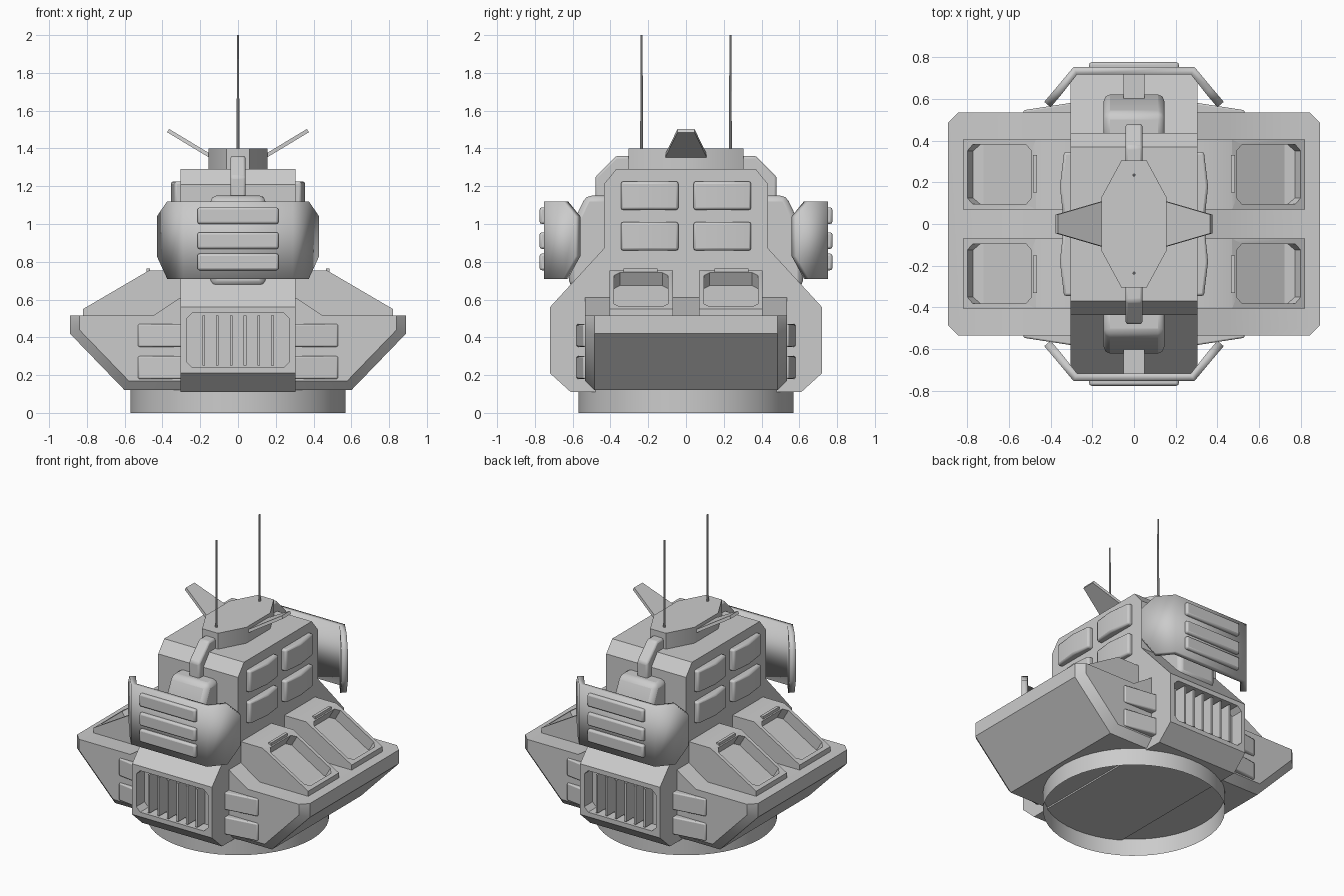
import bpy, bmesh, math
from mathutils import Matrix

if "Cube" in bpy.data.objects:
    bpy.data.objects.remove(bpy.data.objects["Cube"])

grey = bpy.data.materials.new("plain grey")
grey.use_nodes = True
grey.diffuse_color = (0.6, 0.6, 0.6, 1)
grey.node_tree.nodes["Principled BSDF"].inputs["Base Color"].default_value = (0.6, 0.6, 0.6, 1)


def finish(name, bm, bevel=0, turn=0.0, angle=35, closed=True):
    """Turn a bmesh into a smooth-by-angle object."""
    if closed:
        bmesh.ops.recalc_face_normals(bm, faces=bm.faces)
    mesh = bpy.data.meshes.new(name)
    bm.to_mesh(mesh)
    bm.free()
    ob = bpy.data.objects.new(name, mesh)
    bpy.context.collection.objects.link(ob)
    mesh.materials.append(grey)
    ob.rotation_euler.z = turn
    if bevel:
        mod = ob.modifiers.new("bevel", 'BEVEL')
        mod.width, mod.segments, mod.limit_method = bevel, 2, 'ANGLE'
    bpy.ops.object.select_all(action='DESELECT')
    ob.select_set(True)
    bpy.context.view_layer.objects.active = ob
    bpy.ops.object.shade_smooth_by_angle(angle=math.radians(angle))
    return ob


def prism(axis, pts, lo, hi, sx=1, sy=1):
    """Extrude a profile along an axis; pts hold the other two coordinates."""
    place = {'x': lambda p, t: (t, p[0], p[1]),
             'y': lambda p, t: (p[0], t, p[1]),
             'z': lambda p, t: (p[0], p[1], t)}[axis]
    bm = bmesh.new()
    rings = []
    for t in (lo, hi):
        ring = []
        for p in pts:
            x, y, z = place(p, t)
            ring.append(bm.verts.new((x * sx, y * sy, z)))
        rings.append(ring)
    a, b = rings
    bm.faces.new(a)
    bm.faces.new(b[::-1])
    for i in range(len(a)):
        j = (i + 1) % len(a)
        bm.faces.new((a[i], a[j], b[j], b[i]))
    bmesh.ops.recalc_face_normals(bm, faces=bm.faces)
    return bm


def box(x0, x1, y0, y1, z0, z1):
    return prism('z', [(x0, y0), (x1, y0), (x1, y1), (x0, y1)], z0, z1)


def mirrored(half):
    """Close a profile by mirroring it across its first coordinate."""
    return half + [(-a, b) for a, b in reversed(half)]


def recess(bm, face, rim, depth, corner):
    """Sink an opening with cut corners into a face."""
    bmesh.ops.inset_region(bm, faces=[face], thickness=rim)
    normal = face.normal.copy()
    res = bmesh.ops.extrude_face_region(bm, geom=[face])
    inner = [v for v in res["geom"] if isinstance(v, bmesh.types.BMVert)]
    bmesh.ops.translate(bm, verts=inner, vec=normal * -depth)
    if face.is_valid:
        bmesh.ops.delete(bm, geom=[face], context='FACES_ONLY')
    inside = set(inner)
    edges = [e for e in bm.edges if len(inside.intersection(e.verts)) == 1]
    bmesh.ops.bevel(bm, geom=edges, offset=corner, segments=1, affect='EDGES')


# Open base ring
bm = bmesh.new()
bmesh.ops.create_cone(bm, cap_ends=False, segments=48, radius1=0.57, radius2=0.57,
                      depth=0.13, matrix=Matrix.Translation((0, 0, 0.065)))
finish("base_ring", bm)

# Wide side hull with cut lower and outer rims
bm = prism('y', mirrored([(0.6, 0.12), (0.89, 0.42), (0.89, 0.515),
                          (0.45, 0.515), (0.305, 0.61)]), -0.535, 0.535)
rims = [e for e in bm.edges if abs(e.verts[0].co.y - e.verts[1].co.y) < 0.01
        and sum(v.co.z for v in e.verts) < 1.0]
bmesh.ops.bevel(bm, geom=rims, offset=0.05, segments=1, affect='EDGES')
finish("side_hull", bm)

# Central tower with a sunken grille at each end
bm = prism('x', mirrored([(0.61, 0.11), (0.72, 0.21), (0.72, 0.56), (0.435, 0.87),
                          (0.435, 1.21), (0.37, 1.29)]), -0.305, 0.305)
for side in (-1, 1):
    bm.normal_update()
    end = max(bm.faces, key=lambda f: f.normal.y * side + f.calc_center_median().y * side
              - f.calc_center_median().z)
    recess(bm, end, 0.045, 0.09, 0.03)
finish("tower", bm)

# Roof cap
finish("roof_cap", prism('z', [(-0.06, -0.305), (0.06, -0.305), (0.155, -0.13), (0.155, 0.13),
                               (0.06, 0.305), (-0.06, 0.305), (-0.155, 0.13), (-0.155, -0.13)],
                         1.28, 1.4))

# Parts repeated at the front and back
for end, turn in (("front", 0.0), ("back", math.pi)):
    # Grille slats
    for i in range(6):
        x = -0.182 + i * 0.073
        finish(end + "_grille_slat", box(x - 0.007, x + 0.007, -0.715, -0.625, 0.25, 0.515),
               turn=turn)

    # Housing between tower and shield
    finish(end + "_housing", prism('x', [(-0.4, 0.67), (-0.62, 0.67), (-0.62, 0.96),
                                         (-0.53, 1.15), (-0.4, 1.15)], -0.145, 0.145),
           bevel=0.03, turn=turn)
    finish(end + "_shield_mount", box(-0.05, 0.05, -0.73, -0.6, 0.82, 1.0), turn=turn)

    # Bent arm from roof to housing
    finish(end + "_arm", prism('x', [(-0.28, 1.36), (-0.37, 1.36), (-0.48, 1.25), (-0.48, 1.1),
                                     (-0.4, 1.1), (-0.4, 1.21), (-0.34, 1.28), (-0.28, 1.28)],
                               -0.04, 0.04), bevel=0.012, turn=turn)

    # Folded shield plate
    half = [(0.43, -0.585, 0.83, 1.04), (0.375, -0.65, 0.71, 1.12), (0.29, -0.752, 0.71, 1.12)]
    columns = [(-x, y, a, b) for x, y, a, b in half] + half[::-1]
    bm = bmesh.new()
    low = [bm.verts.new((x, y, a)) for x, y, a, b in columns]
    high = [bm.verts.new((x, y, b)) for x, y, a, b in columns]
    for i in range(len(columns) - 1):
        bm.faces.new((low[i], low[i + 1], high[i + 1], high[i]))
    shield = finish(end + "_shield", bm, turn=turn, closed=False)
    mod = shield.modifiers.new("thickness", 'SOLIDIFY')
    mod.thickness, mod.offset = 0.04, -1

    # Raised strips on the shield
    for z in (0.755, 0.868, 1.0):
        finish(end + "_shield_strip", box(-0.215, 0.215, -0.775, -0.73, z, z + 0.088),
               bevel=0.012, turn=turn)

    # Antenna
    bm = bmesh.new()
    bmesh.ops.create_cone(bm, cap_ends=True, segments=8, radius1=0.008, radius2=0.005,
                          depth=0.62, matrix=Matrix.Translation((0, -0.235, 1.69)))
    finish(end + "_antenna", bm, turn=turn)

# Parts repeated on the left and right
for side, sx in (("left", 1), ("right", -1)):
    # Raised roof fin
    bm = prism('z', [(0, -0.115), (0.28, -0.045), (0.28, 0.045), (0, 0.115)], -0.01, 0.01)
    bmesh.ops.transform(bm, verts=bm.verts, matrix=Matrix.Translation((0.13, 0, 1.35))
                        @ Matrix.Rotation(math.radians(-31), 4, 'Y'))
    bmesh.ops.scale(bm, verts=bm.verts, vec=(sx, 1, 1))
    finish(side + "_roof_fin", bm)

    for end, sy in (("front", -1), ("back", 1)):
        name = side + "_" + end
        # Bulging windows, two rows
        for z in (0.86, 1.075):
            finish(name + "_window", prism('z', [(0.29, 0.04), (0.34, 0.04), (0.355, 0.18),
                                                 (0.335, 0.345), (0.29, 0.345)],
                                           z, z + 0.15, sx, sy), bevel=0.012)

        # Wedge hatch with a sunken sloping face
        bm = prism('y', [(0.29, 0.5), (0.82, 0.5), (0.82, 0.55), (0.47, 0.755), (0.29, 0.755)],
                   0.07, 0.405, sx, sy)
        slope = max(bm.faces, key=lambda f: f.normal.x * sx + f.normal.z)
        recess(bm, slope, 0.035, 0.08, 0.03)
        finish(name + "_hatch", bm)
        bm = box(0.465, 0.485, 0.15, 0.33, 0.735, 0.765)
        bmesh.ops.scale(bm, verts=bm.verts, vec=(sx, sy, 1))
        finish(name + "_hatch_hinge", bm)

        # Paired corner vents
        for z in (0.18, 0.35):
            finish(name + "_vent", prism('z', [(0.29, 0.5), (0.53, 0.5), (0.53, 0.545),
                                               (0.29, 0.582)], z, z + 0.12, sx, sy), bevel=0.008)
